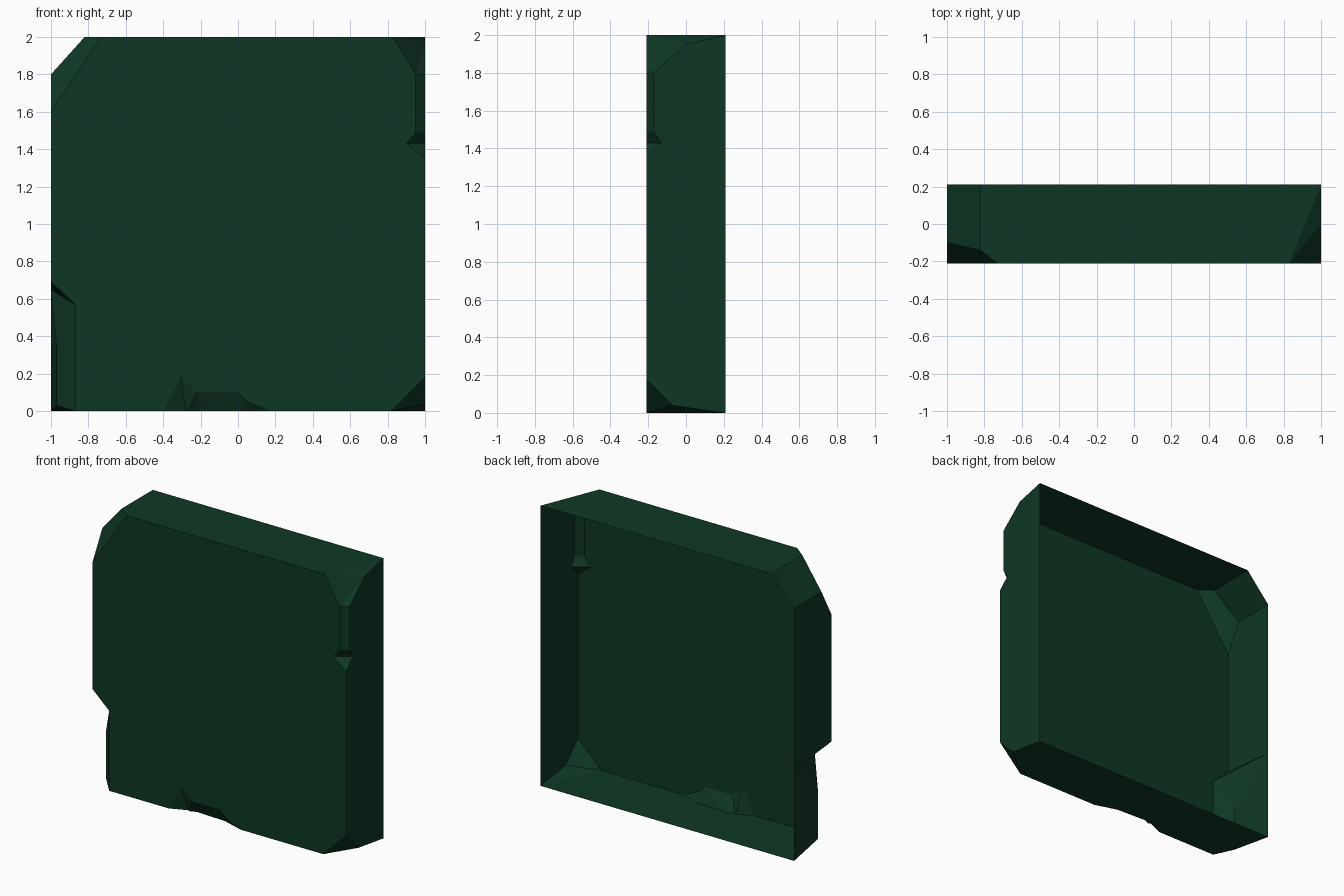
import bpy, bmesh
from mathutils import Vector

if "Cube" in bpy.data.objects:
    bpy.data.objects.remove(bpy.data.objects["Cube"])

X, Y, H, EPS = 1.0, 0.21, 2.0, 0.002

# one flat colour
green = bpy.data.materials.new("dark_green")
green.diffuse_color = (0.0048, 0.039, 0.018, 1)
green.use_nodes = True
green.node_tree.nodes["Principled BSDF"].inputs["Base Color"].default_value = green.diffuse_color

# slab body
bm = bmesh.new()
bmesh.ops.create_cube(bm, size=1)
for v in bm.verts:
    v.co = Vector((v.co.x * 2 * X, v.co.y * 2 * Y, (v.co.z + 0.5) * H))
mesh = bpy.data.meshes.new("stone_slab")
bm.to_mesh(mesh)
bm.free()
slab = bpy.data.objects.new("stone_slab", mesh)
bpy.context.collection.objects.link(slab)
mesh.materials.append(green)


def outward(p):
    """Nudge a point lying on the slab surface slightly outside it."""
    x, y, z = p
    return (x + EPS * ((x >= X) - (x <= -X)),
            y + EPS * ((y >= Y) - (y <= -Y)),
            z + EPS * ((z >= H) - (z <= 0)))


def chip(*pts):
    """Cut the convex hull of the points out of the slab."""
    b = bmesh.new()
    for p in set(pts) | {outward(p) for p in pts}:
        b.verts.new(p)
    r = bmesh.ops.convex_hull(b, input=b.verts[:])
    loose = [v for v in b.verts if not v.link_faces]
    bmesh.ops.delete(b, geom=loose, context='VERTS')
    bmesh.ops.recalc_face_normals(b, faces=b.faces[:])
    m = bpy.data.meshes.new("chip_cutter")
    b.to_mesh(m)
    b.free()
    c = bpy.data.objects.new("chip_cutter", m)
    c.hide_render = True
    bpy.context.collection.objects.link(c)
    mod = slab.modifiers.new("chip", 'BOOLEAN')
    mod.operation, mod.solver, mod.object = 'DIFFERENCE', 'EXACT', c
    bpy.context.view_layer.objects.active = slab
    bpy.ops.object.modifier_apply(modifier=mod.name)
    bpy.data.objects.remove(c)


F = -Y
# top left corner: full-depth slant plus front chamfer
chip(*[(x, y, z) for y in (F, Y) for x, z in ((-1, 1.8), (-0.82, 2), (-1, 2))])
chip((-0.73, F, 2), (-1, F, 1.6), (-0.82, -0.14, 2), (-1, -0.1, 1.8),
     (-0.82, F, 2), (-1, F, 1.8), (-1, F, 2))

# top right corner
t, s = (0.83, F, 2), (1, 0, 1.95)
chip(t, (0.95, F, 1.8), (1, -0.17, 1.8), (1, -0.14, 1.91), s, (1, 0, 2),
     (1, F, 1.8), (1, F, 2))
chip(t, (0.9, -0.14, 2), s, (1, Y, 2), (1, 0, 2))

# right edge bevel ending in a nick
bevel = [(0.95, F), (1, -0.17), (1, F)]
nick = [(0.9, F, 1.43), (1, -0.13, 1.43), (1, F, 1.43)]
chip(*[(x, y, z) for x, y in bevel for z in (1.49, 1.8)])
chip(*[(x, y, 1.49) for x, y in bevel], *nick)
chip(*nick, (1, F, 1.35))

# broken lower left edge
A, B, C = (-1, F, 0.69), (-0.87, F, 0.57), (-1, Y, 0.65)
D, D0 = (-0.97, -0.105, 0.35), (-0.97, -0.105, 0)
B0, C0, E0 = (-0.87, F, 0), (-1, Y, 0), (-1, F, 0)
chip(A, B, B0, D, D0, E0)
chip(A, C, D, D0, C0, E0)
chip(A, B, C, D)
chip(B0, C0, D0, (-0.97, -0.105, 0.03))

# bottom middle chips
chip((-0.22, F, 0.1), (0, F, 0.1), (-0.22, -0.15, 0), (0.01, -0.16, 0),
     (-0.37, F, 0), (0, F, 0))
chip((0, F, 0.1), (0.05, F, 0.05), (0.01, -0.16, 0), (0, F, 0), (0.05, F, 0))
chip((0.05, F, 0.05), (0.17, F, 0), (0.01, -0.16, 0), (0, F, 0))
chip((-0.36, F, 0.04), (-0.305, F, 0.185), (-0.22, F, 0.1), (-0.4, F, 0),
     (-0.28, -0.16, 0), (-0.22, F, 0))

# bottom right corner
b, p = (0.82, F, 0), (1, -0.07, 0.04)
chip(b, (1, F, 0.18), p, (1, -0.07, 0), (1, F, 0))
chip(b, p, (1, Y, 0), (1, -0.07, 0))

# open back and tidy up
bm = bmesh.new()
bm.from_mesh(mesh)
bmesh.ops.remove_doubles(bm, verts=bm.verts[:], dist=0.004)
back = [f for f in bm.faces if all(v.co.y > Y - 0.005 for v in f.verts)]
bmesh.ops.delete(bm, geom=back, context='FACES')
for f in bm.faces:
    f.smooth = False
    f.material_index = 0
bm.to_mesh(mesh)
bm.free()
